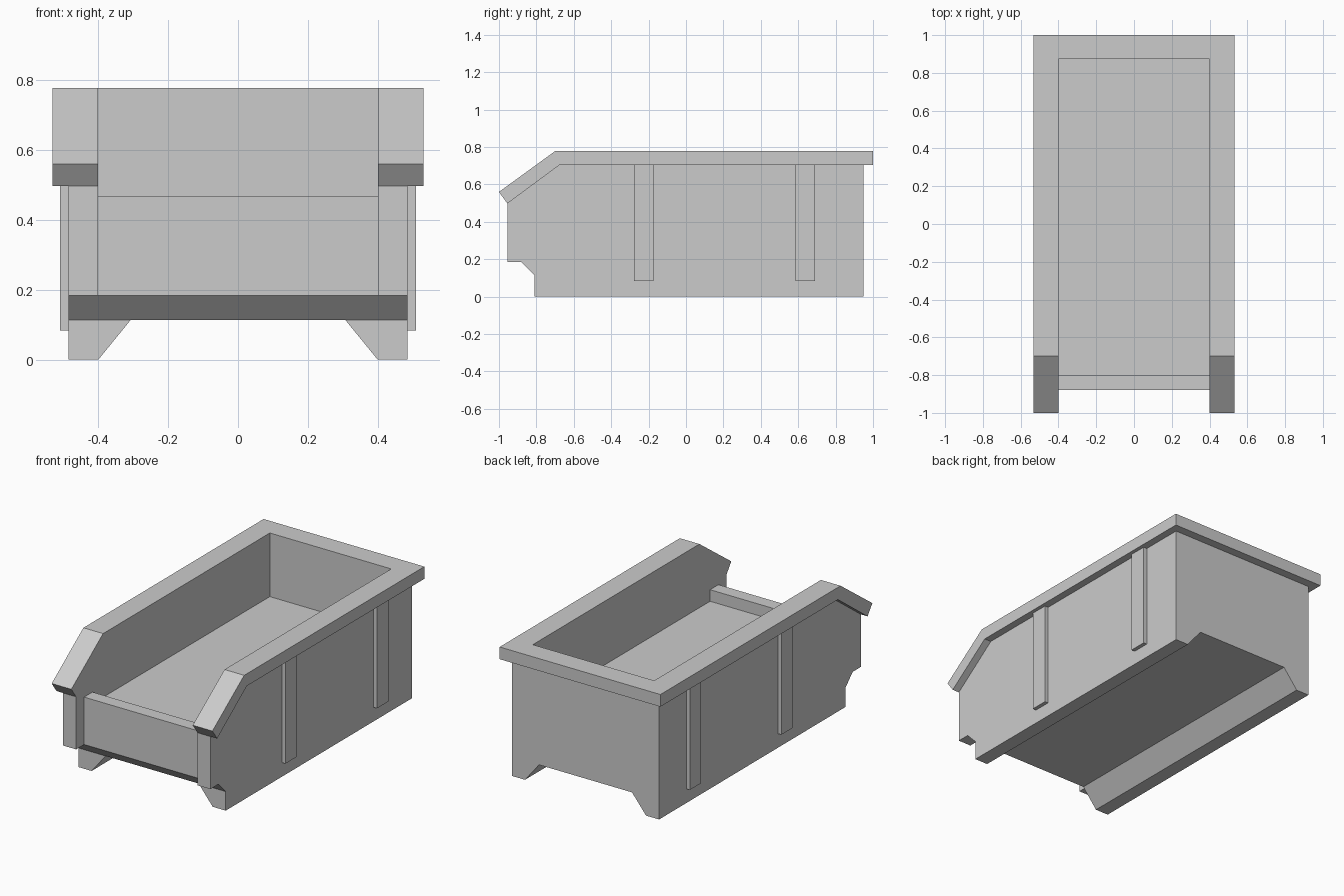
import bpy
import bmesh

cube = bpy.data.objects.get("Cube")
if cube:
    bpy.data.objects.remove(cube, do_unlink=True)

grey = bpy.data.materials.new("light_grey_plastic")
grey.use_nodes = True
colour = (0.6, 0.6, 0.6, 1)
grey.diffuse_color = colour
grey.node_tree.nodes["Principled BSDF"].inputs["Base Color"].default_value = colour


def prism(name, profile, start, end, axis="x"):
    """Extrude a closed profile (y,z along x, or x,z along y) into a solid."""
    bm = bmesh.new()
    place = (lambda a, b: (start, a, b)) if axis == "x" else (lambda a, b: (a, start, b))
    face = bm.faces.new([bm.verts.new(place(a, b)) for a, b in profile])
    ext = bmesh.ops.extrude_face_region(bm, geom=[face])
    verts = [e for e in ext["geom"] if isinstance(e, bmesh.types.BMVert)]
    shift = end - start
    bmesh.ops.translate(bm, verts=verts, vec=(shift, 0, 0) if axis == "x" else (0, shift, 0))
    bmesh.ops.recalc_face_normals(bm, faces=bm.faces)
    mesh = bpy.data.meshes.new(name)
    bm.to_mesh(mesh)
    bm.free()
    mesh.materials.append(grey)
    obj = bpy.data.objects.new(name, mesh)
    bpy.context.scene.collection.objects.link(obj)
    return obj


def cut(obj, cutter):
    mod = obj.modifiers.new("cut", "BOOLEAN")
    mod.operation = "DIFFERENCE"
    mod.solver = "EXACT"
    mod.object = cutter
    bpy.context.view_layer.objects.active = obj
    bpy.ops.object.modifier_apply(modifier=mod.name)


# Bin body and the thick rim that follows its top edge
body = prism("bin_body", [
    (-0.81, 0), (0.948, 0), (0.948, 0.705), (-0.675, 0.705), (-0.955, 0.5),
    (-0.955, 0.184), (-0.879, 0.184), (-0.81, 0.114)], -0.486, 0.486)
rim = prism("rim", [
    (1, 0.705), (1, 0.778), (-0.7, 0.778), (-1, 0.56),
    (-0.955, 0.498), (-0.675, 0.705)], -0.531, 0.531)

# Cavity, low front lip and open front, all in one cutter
cavity = prism("cavity_cutter", [
    (0.873, 1.2), (0.873, 0.398), (-0.8, 0.398), (-0.8, 0.467),
    (-0.879, 0.467), (-0.879, 0.1), (-1.2, 0.1), (-1.2, 1.2)], -0.401, 0.401)
# Tapered channel under the floor, leaving two runners
channel = prism("channel_cutter", [
    (-0.307, 0.114), (0.307, 0.114), (0.4, 0), (0.4, -0.1), (-0.4, -0.1), (-0.4, 0)],
    -1.2, 1.2, axis="y")

cut(body, cavity)
cut(body, channel)
cut(rim, cavity)
for helper in (cavity, channel):
    bpy.data.objects.remove(helper, do_unlink=True)

# Upright ribs on both outer walls
for side, sign in (("left", 1), ("right", -1)):
    for place, y in (("front", -0.226), ("rear", 0.638)):
        prism(f"{side}_{place}_rib", [
            (y - 0.053, 0.084), (y + 0.053, 0.084),
            (y + 0.053, 0.706), (y - 0.053, 0.706)], sign * 0.47, sign * 0.509)
